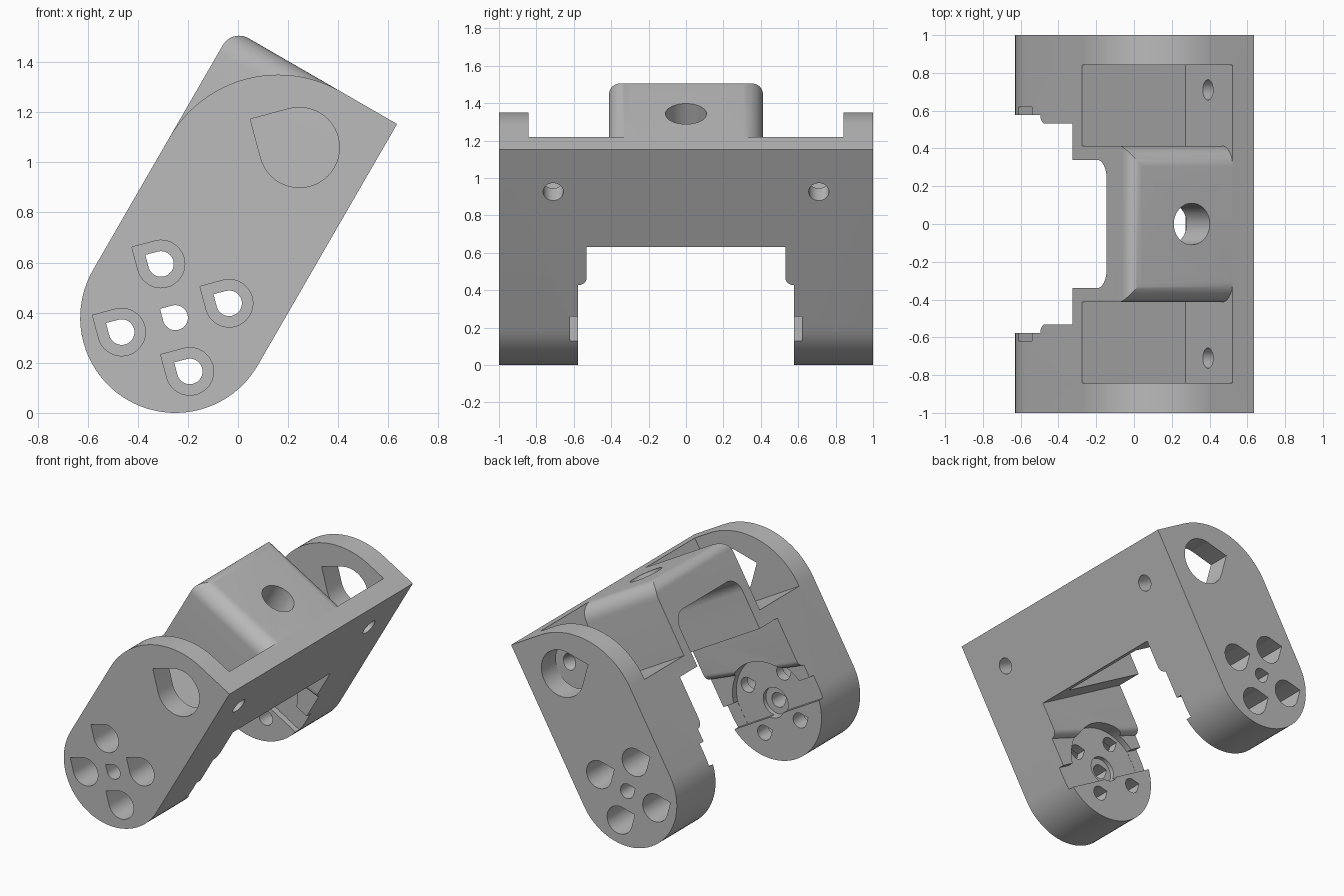
import bpy, bmesh
from math import sin, cos, pi, radians, sqrt
from mathutils import Matrix

if "Cube" in bpy.data.objects:
    bpy.data.objects.remove(bpy.data.objects["Cube"])

grey = bpy.data.materials.new("plain_grey")
grey.use_nodes = True
COLOUR = (0.5, 0.5, 0.5, 1)
grey.diffuse_color = COLOUR
grey.node_tree.nodes["Principled BSDF"].inputs["Base Color"].default_value = COLOUR

# Local frame: x across the arm, y along the hinge axis, z up the arm from the pivot
W, TOP, BAR, FLOOR, WALL = 0.38, 1.112, 0.508, 0.61, 0.25
INNER, PLATE, SIDE = 0.578, 0.842, 0.413
PLACE = Matrix.Translation((-0.25, 0, 0.38)) @ Matrix.Rotation(radians(30), 4, 'Y')
MAPS = {'x': lambda p, t: (t, p[0], p[1]),
        'y': lambda p, t: (p[0], t, p[1]),
        'z': lambda p, t: (p[0], p[1], t)}


def arc(cx, cz, r, a0, a1, n=12):
    angles = [radians(a0 + (a1 - a0) * i / n) for i in range(n + 1)]
    return [(cx + r * cos(a), cz + r * sin(a)) for a in angles]


def box(x0, x1, z0, z1):
    return [(x0, z0), (x1, z0), (x1, z1), (x0, z1)]


def circle(cx, cz, r):
    return arc(cx, cz, r, 0, 360, 40)[:-1]


def teardrop(cx, cz, r):
    return arc(cx, cz, r, -135, 135, 36) + [(cx - r * sqrt(2), cz)]


def prism(name, pts, axis, a, b):
    """Extrude a closed profile along an axis from a to b."""
    bm = bmesh.new()
    low = [bm.verts.new(MAPS[axis](p, a)) for p in pts]
    high = [bm.verts.new(MAPS[axis](p, b)) for p in pts]
    bm.faces.new(low)
    bm.faces.new(high)
    n = len(pts)
    for i in range(n):
        j = (i + 1) % n
        bm.faces.new((low[i], low[j], high[j], high[i]))
    bmesh.ops.recalc_face_normals(bm, faces=bm.faces)
    mesh = bpy.data.meshes.new(name)
    bm.to_mesh(mesh)
    bm.free()
    mesh.materials.append(grey)
    obj = bpy.data.objects.new(name, mesh)
    bpy.context.collection.objects.link(obj)
    return obj


def select(obj):
    bpy.ops.object.select_all(action='DESELECT')
    obj.select_set(True)
    bpy.context.view_layer.objects.active = obj


def combine(obj, pts, axis, a, b, mode='DIFFERENCE'):
    """Cut or intersect a part with an extruded profile."""
    tool = prism("cutter", pts, axis, a, b)
    tool.hide_render = True
    mod = obj.modifiers.new("bool", 'BOOLEAN')
    mod.operation, mod.object, mod.solver = mode, tool, 'EXACT'
    select(obj)
    bpy.ops.object.modifier_apply(modifier=mod.name)
    bpy.data.objects.remove(tool)


def finish(obj):
    obj.data.transform(PLACE)
    select(obj)
    bpy.ops.object.shade_smooth_by_angle(angle=radians(30))


# Profiles: arm outline with round foot and arched shoulder; horn recess
outline = arc(0, 0, W, 180, 360, 40) + [(W, TOP)] + arc(0.12, TOP - 0.5, 0.5, 90, 180, 24)
recess = arc(0, 0, 0.3, 14, 166, 30) + [(-0.29, -0.075), (0.29, -0.075)]
HOLES = [(sx * 0.157, sz * 0.157) for sx in (-1, 1) for sz in (-1, 1)]

for s, side in ((-1, "front"), (1, "back")):
    arm = prism(side + "_arm", outline, 'y', s * INNER, s)
    # pocket behind the end plate
    combine(arm, box(-1, WALL, FLOOR, 2), 'y', s * 0.3, s * PLATE)
    combine(arm, teardrop(0.089, 0.836, 0.16), 'y', s * 0.75, s * 1.1)
    combine(arm, circle(s * 0.71, 0.85, 0.054), 'x', 0.1, 0.5)
    # stepped screw holes round the pivot
    for x, z in HOLES:
        combine(arm, teardrop(x, z, 0.095), 'y', s * 0.69, s * 1.1)
        combine(arm, teardrop(x, z, 0.051), 'y', s * 0.4, s * 0.8)
    combine(arm, teardrop(0, 0, 0.05), 'y', s * 0.4, s * 1.1)
    # horn recess, slot and hub pocket on the inner face
    combine(arm, recess, 'y', s * 0.5, s * 0.621)
    combine(arm, box(-0.5, 0.5, -0.076, 0.08), 'y', s * 0.5, s * 0.62)
    combine(arm, circle(0, 0, 0.095), 'y', s * 0.5, s * 0.65)
    finish(arm)

    # raised pad with a rounded, slanted lower edge
    r = 0.047
    pad_pts = [(s * INNER, FLOOR - 0.05), (s * (INNER - r), FLOOR - 0.05)]
    pad_pts += [(s * p, q) for p, q in arc(INNER, 0.22 + r, r, 180, 270, 8)]
    pad = prism(side + "_pad", pad_pts, 'x', -W, W)
    for v in pad.data.vertices:
        if v.co.z < 0.4:
            v.co.z += 0.14 * v.co.x
    combine(pad, circle(0, 0, 0.3), 'y', s * 0.4, s * 0.7)
    finish(pad)

# Underside cavity shared by the bar and the block
cavity = [(-0.34, 0.3), (0.34, 0.3)] + arc(0.24, 0.768, 0.1, 0, 90) + arc(-0.24, 0.768, 0.1, 90, 180)

# Cross bar with its upright back wall
bar_pts = [(-W, BAR), (W, BAR), (W, TOP), (WALL, TOP), (WALL, FLOOR), (-W, FLOOR)]
bar = prism("cross_bar", bar_pts, 'y', -INNER, INNER)
combine(bar, cavity, 'x', -0.6, 0.31)
finish(bar)

# Rounded centre block
R = 0.11
block_pts = [(-SIDE, FLOOR), (SIDE, FLOOR)]
block_pts += arc(SIDE - R, TOP - R, R, 0, 90) + arc(R - SIDE, TOP - R, R, 90, 180)
block = prism("centre_block", block_pts, 'x', -W, WALL)
corner = [(-W, 0.5), (0.5, 0.5), (0.5, TOP)] + arc(0.075 - W, TOP - 0.075, 0.075, 90, 180)
combine(block, corner, 'y', -1, 1, 'INTERSECT')
combine(block, cavity, 'x', -0.6, 0.31)
combine(block, circle(0, 0, 0.11), 'z', 0.7, 1.3)
finish(block)
